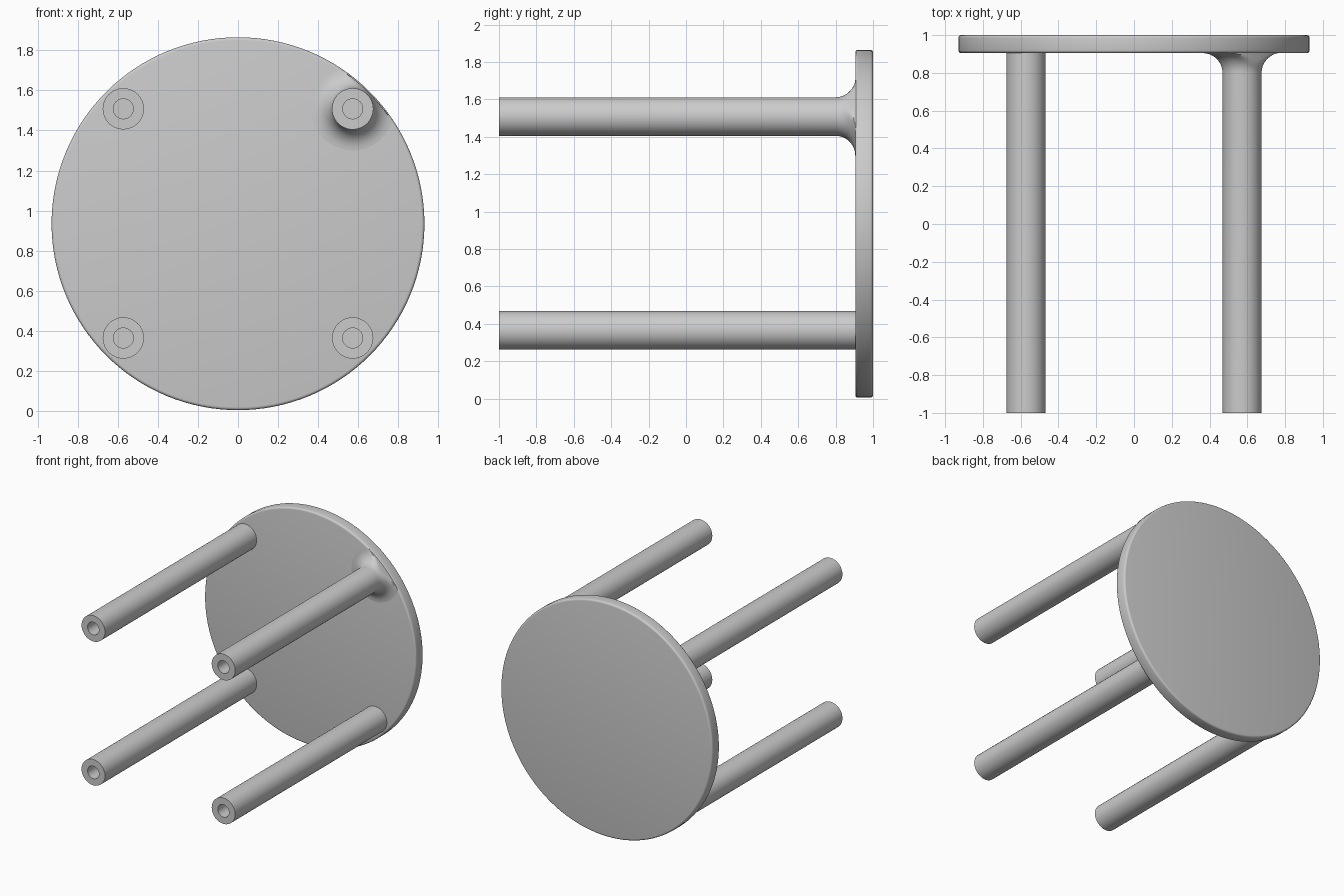
import bpy, bmesh, math
from mathutils import Vector

cube = bpy.data.objects.get("Cube")
if cube:
    bpy.data.objects.remove(cube, do_unlink=True)

RADIUS, MID_Z = 0.93, 0.935          # seat disc
SEAT_FRONT, SEAT_BACK = 0.905, 1.0
LEG_X, LEG_R, HOLE_R = 0.572, 0.103, 0.05
FILLET = 0.105

grey = bpy.data.materials.new("plain grey")
grey.use_nodes = True
colour = (0.6, 0.6, 0.6, 1)
grey.diffuse_color = colour
grey.node_tree.nodes["Principled BSDF"].inputs["Base Color"].default_value = colour


def lathe(name, profile, x, z, sides, limit=None):
    """Spin (radius, y) points round a y axis; limit keeps points inside the seat rim."""
    bm = bmesh.new()
    rings = []
    for r, y in profile:
        ring = []
        for i in range(sides):
            a = math.tau * i / sides
            p = Vector((x + r * math.cos(a), y, z + r * math.sin(a)))
            if limit:
                out = Vector((p.x, 0, p.z - MID_Z))
                if out.length > limit:
                    out *= limit / out.length
                    p = Vector((out.x, y, out.z + MID_Z))
            ring.append(bm.verts.new(p))
        rings.append(ring)
    for a, b in zip(rings, rings[1:]):
        for i in range(sides):
            j = (i + 1) % sides
            bm.faces.new((a[i], a[j], b[j], b[i]))
    bm.faces.new(rings[0])
    bm.faces.new(rings[-1])
    bmesh.ops.recalc_face_normals(bm, faces=bm.faces)
    mesh = bpy.data.meshes.new(name)
    bm.to_mesh(mesh)
    bm.free()
    mesh.materials.append(grey)
    obj = bpy.data.objects.new(name, mesh)
    bpy.context.collection.objects.link(obj)
    bpy.ops.object.select_all(action='DESELECT')
    obj.select_set(True)
    bpy.context.view_layer.objects.active = obj
    bpy.ops.object.shade_smooth_by_angle(angle=math.radians(35))
    return obj


def arc(r, y, size, start, end, steps):
    """Quarter-round profile points about the centre (r, y)."""
    angles = [math.radians(start + (end - start) * i / steps) for i in range(steps + 1)]
    return [(r + size * math.cos(a), y + size * math.sin(a)) for a in angles]


# Round seat with softened rim
soft = 0.015
rim = arc(RADIUS - soft, SEAT_FRONT + soft, soft, -90, 0, 4)
rim += arc(RADIUS - soft, SEAT_BACK - soft, soft, 0, 90, 4)
lathe("seat", rim, 0, MID_Z, 128)

# Four legs with bored ends; the upper left one flares into the seat
bore = [(HOLE_R, 0.88), (HOLE_R, -1), (LEG_R, -1)]
for side, x in (("left", LEG_X), ("right", -LEG_X)):
    for level, z in (("lower", 0.365), ("upper", 1.508)):
        name = f"{level}_{side}_leg"
        if name == "upper_left_leg":
            flare = arc(LEG_R + FILLET, SEAT_FRONT - FILLET, FILLET, 180, 90, 8)
            end = [(LEG_R + FILLET, SEAT_FRONT + 0.02)]
            lathe(name, bore + flare + end, x, z, 48, RADIUS - 0.006)
        else:
            lathe(name, bore + [(LEG_R, SEAT_FRONT + 0.02)], x, z, 32)
